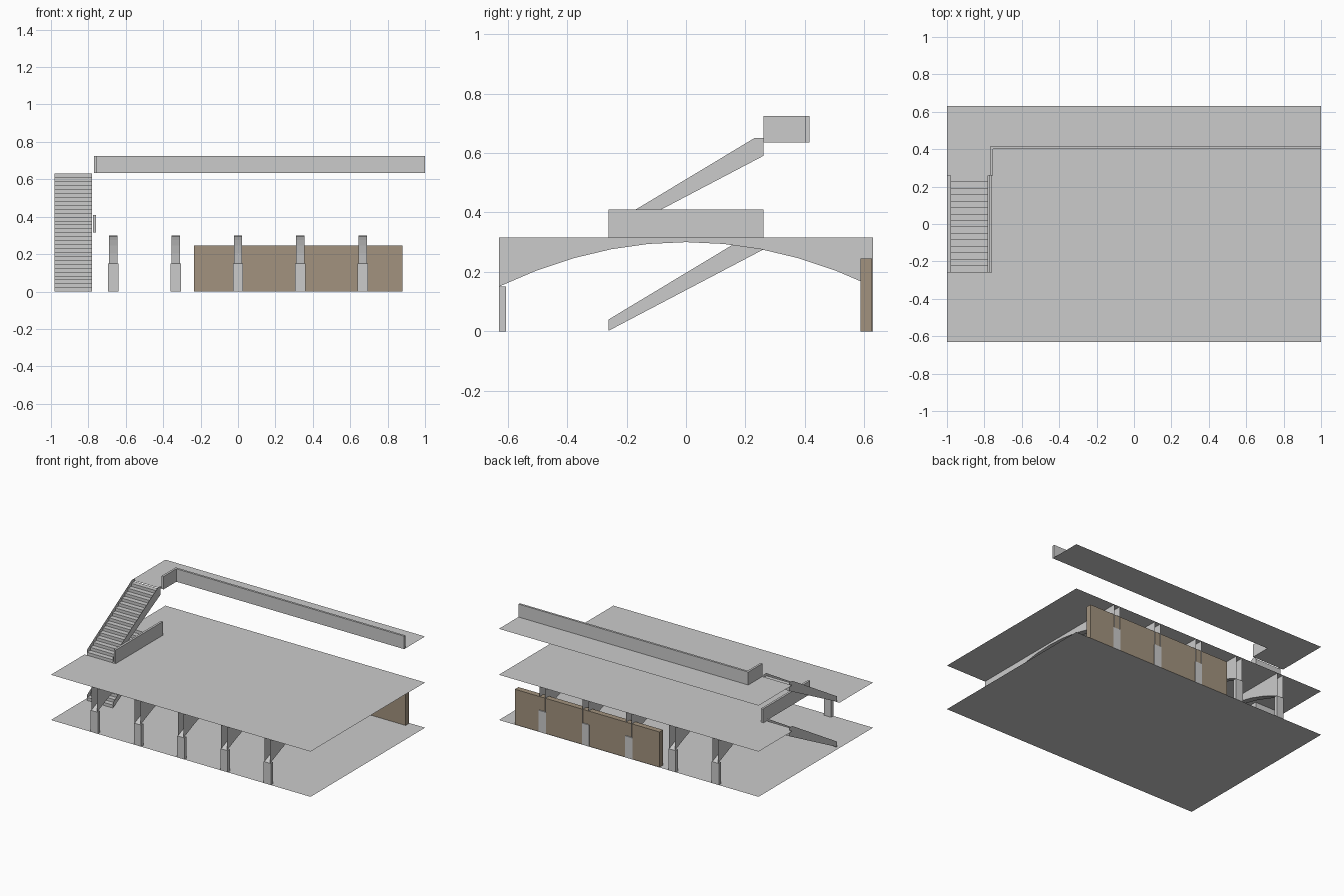
import bpy

if "Cube" in bpy.data.objects:
    bpy.data.objects.remove(bpy.data.objects["Cube"])

L, W = 1.0, 0.63            # half length and half width
F1, F2 = 0.315, 0.635       # upper floor heights
SX0, SX1, SY = -0.98, -0.78, 0.26   # stair bay


def mesh(name, verts, faces):
    me = bpy.data.meshes.new(name)
    me.from_pydata(verts, [], faces)
    me.update()
    ob = bpy.data.objects.new(name, me)
    bpy.context.collection.objects.link(ob)
    return ob


def box(name, x0, x1, y0, y1, z0, z1):
    v = [(x, y, z) for x in (x0, x1) for y in (y0, y1) for z in (z0, z1)]
    f = [(0, 1, 3, 2), (4, 6, 7, 5), (0, 4, 5, 1),
         (2, 3, 7, 6), (0, 2, 6, 4), (1, 5, 7, 3)]
    return mesh(name, v, f)


def sheet(name, outline, z):
    return mesh(name, [(x, y, z) for x, y in outline], [tuple(range(len(outline)))])


def strip(name, profile, x0, x1):
    """Sweep an open (y, z) profile along x."""
    n = len(profile)
    v = [(x, y, z) for x in (x0, x1) for y, z in profile]
    return mesh(name, v, [(i, i + n, i + n + 1, i + 1) for i in range(n - 1)])


# Floors: ground, middle with a stair notch, top walkway
sheet("ground_floor", [(-L, -W), (L, -W), (L, W), (-L, W)], 0)
sheet("middle_floor", [(-L, -W), (L, -W), (L, W), (-L, W), (-L, SY),
                       (-0.775, SY), (-0.775, -SY), (-L, -SY)], F1)
sheet("top_walkway", [(-L, SY), (-0.755, SY), (-0.755, 0.4), (L, 0.4),
                      (L, W), (-L, W)], F2)

# Solid parapets
box("middle_parapet", -0.775, -0.76, -SY, SY, F1, 0.41)
mesh("top_parapet",
     [(x, y, z) for z in (F2, 0.725) for x, y in
      [(-0.77, SY), (-0.755, SY), (-0.755, 0.4), (L, 0.4), (L, 0.415), (-0.77, 0.415)]],
     [(i, (i + 1) % 6, (i + 1) % 6 + 6, i + 6) for i in range(6)]
     + [(6, 7, 8, 11), (8, 9, 10, 11), (0, 5, 2, 1), (2, 5, 4, 3)])

# Arched ribs (open ends, hidden top) on short columns
SEG = 10
for k in range(5):
    x = (k - 2) / 3
    arch = []
    for i in range(SEG + 1):
        y = -W + 2 * W * i / SEG
        arch.append((y, 0.3 - 0.15 * (y / W) ** 2))
    verts, faces = [], []
    for y, z in arch:
        verts += [(x - 0.0225, y, F1), (x - 0.0225, y, z),
                  (x + 0.0225, y, z), (x + 0.0225, y, F1)]
    for i in range(SEG):
        a = 4 * i
        faces += [(a + j, a + j + 4, a + j + 5, a + j + 1) for j in range(3)]
    mesh(f"arched_rib_{k + 1}", verts, faces)
    box(f"front_column_{k + 1}", x - 0.0275, x + 0.0275, -W, -W + 0.025, 0, 0.15)
    box(f"back_column_{k + 1}", x - 0.0275, x + 0.0275, W - 0.025, W, 0, 0.15)

# Brown rear wall
wall = box("rear_wall", -0.235, 0.88, 0.587, 0.626, 0, 0.245)
mat = bpy.data.materials.new("brown_wall")
mat.diffuse_color = (0.36, 0.29, 0.21, 1)
mat.use_nodes = True
mat.node_tree.nodes["Principled BSDF"].inputs["Base Color"].default_value = mat.diffuse_color
wall.data.materials.append(mat)

# Two stair flights: treads and risers, soffit, thin side stringers
STEPS = 15
for label, z0 in (("lower", 0.0), ("upper", F1)):
    steps = [(-SY, z0)]
    for i in range(STEPS):
        z = z0 + F1 * (i + 1) / STEPS
        steps += [(-SY + 2 * SY * i / STEPS, z), (-SY + 2 * SY * (i + 1) / STEPS, z)]
    strip(label + "_stair_steps", steps, SX0, SX1)
    strip(label + "_stair_soffit", [(SY, z0 + F1), (SY, z0 + 0.275), (-SY, z0 + 0.002)], SX0, SX1)
    side = [(-SY, 0.002), (SY, 0.275), (SY, 0.335), (0.23, 0.335), (-SY, 0.04)]
    for tag, x in (("left", SX0), ("right", SX1)):
        mesh(f"{label}_stair_{tag}_stringer", [(x, y, z + z0) for y, z in side],
             [(0, 1, 2, 3, 4)])
